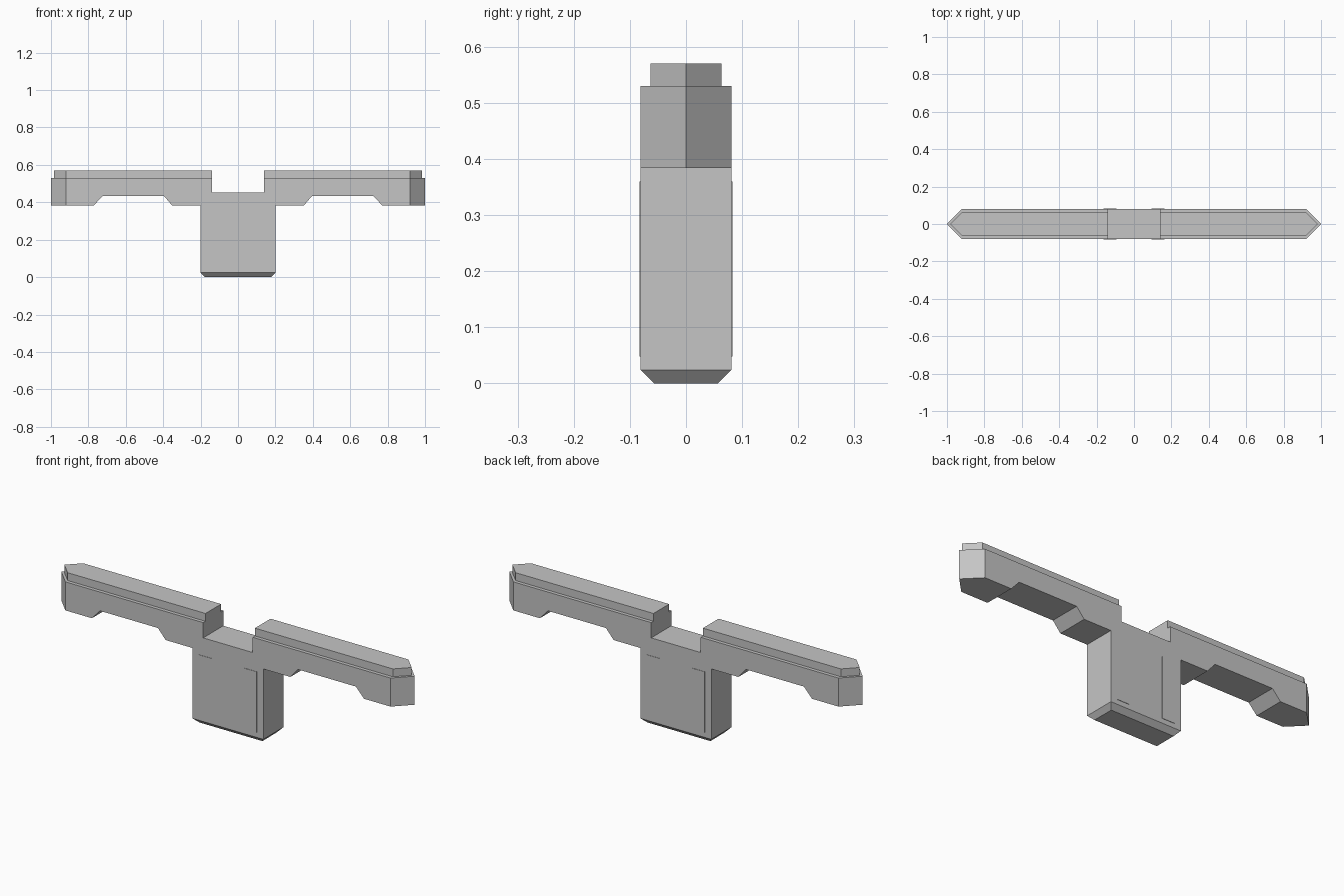
import bpy
import bmesh
from mathutils import Vector

cube = bpy.data.objects.get("Cube")
if cube:
    bpy.data.objects.remove(cube, do_unlink=True)

# Single flat colour
grey = bpy.data.materials.new("light grey")
grey.use_nodes = True
colour = (0.56, 0.56, 0.56, 1)
grey.diffuse_color = colour
grey.node_tree.nodes["Principled BSDF"].inputs["Base Color"].default_value = colour


def extrude_profile(name, outline, half_depth, cuts=()):
    """Extrude an XZ outline along y, then slice it by (point, normal) planes."""
    bm = bmesh.new()
    face = bm.faces.new([bm.verts.new((x, -half_depth, z)) for x, z in outline])
    result = bmesh.ops.extrude_face_region(bm, geom=[face])
    moved = [v for v in result["geom"] if isinstance(v, bmesh.types.BMVert)]
    bmesh.ops.translate(bm, verts=moved, vec=(0, 2 * half_depth, 0))
    for point, normal in cuts:
        bmesh.ops.bisect_plane(bm, geom=bm.verts[:] + bm.edges[:] + bm.faces[:],
                               dist=1e-5, plane_co=Vector(point),
                               plane_no=Vector(normal), clear_outer=True)
        bmesh.ops.holes_fill(bm, edges=[e for e in bm.edges if e.is_boundary])
    bmesh.ops.recalc_face_normals(bm, faces=bm.faces[:])
    mesh = bpy.data.meshes.new(name)
    bm.to_mesh(mesh)
    bm.free()
    mesh.materials.append(grey)
    obj = bpy.data.objects.new(name, mesh)
    bpy.context.collection.objects.link(obj)
    return obj


def box_outline(x0, x1, z0, z1):
    return [(x0, z0), (x1, z0), (x1, z1), (x0, z1)]


DEPTH, RAIL_DEPTH = 0.081, 0.063
SHOULDER, TIP, RAIL_TIP = 0.92, 1.0, 0.983


def point_cuts(side, tip, half_depth):
    """Two planes that sharpen an arm end to a vertical edge."""
    run = tip - SHOULDER
    return [((side * tip, 0, 0), (side * half_depth, s * run, 0)) for s in (-1, 1)]


# Body: stem with chamfered foot, two scalloped arms and a central notch
half = [(0.178, 0), (0.2, 0.024), (0.2, 0.384), (0.353, 0.384), (0.396, 0.434),
        (0.724, 0.434), (0.77, 0.384), (TIP, 0.384), (TIP, 0.53),
        (0.14, 0.53), (0.14, 0.452)]
outline = half + [(-x, z) for x, z in reversed(half)]
foot_cuts = [((0, s * DEPTH, 0.024), (0, s, -1)) for s in (-1, 1)]
extrude_profile("body", outline, DEPTH,
                point_cuts(1, TIP, DEPTH) + point_cuts(-1, TIP, DEPTH) + foot_cuts)

for side, word in ((1, "left"), (-1, "right")):
    # Narrow rail on top of each arm
    extrude_profile(word + "_rail",
                    box_outline(*sorted((side * 0.14, side * RAIL_TIP)), 0.53, 0.57),
                    RAIL_DEPTH, point_cuts(side, RAIL_TIP, RAIL_DEPTH))
    # Thin raised strip on the front and back of the stem
    for facing, label in ((-1, "front"), (1, "back")):
        strip = extrude_profile(f"{word}_{label}_strip",
                                box_outline(*sorted((side * 0.093, side * 0.163)), 0.048, 0.36),
                                0.002)
        strip.location.y = facing * DEPTH
